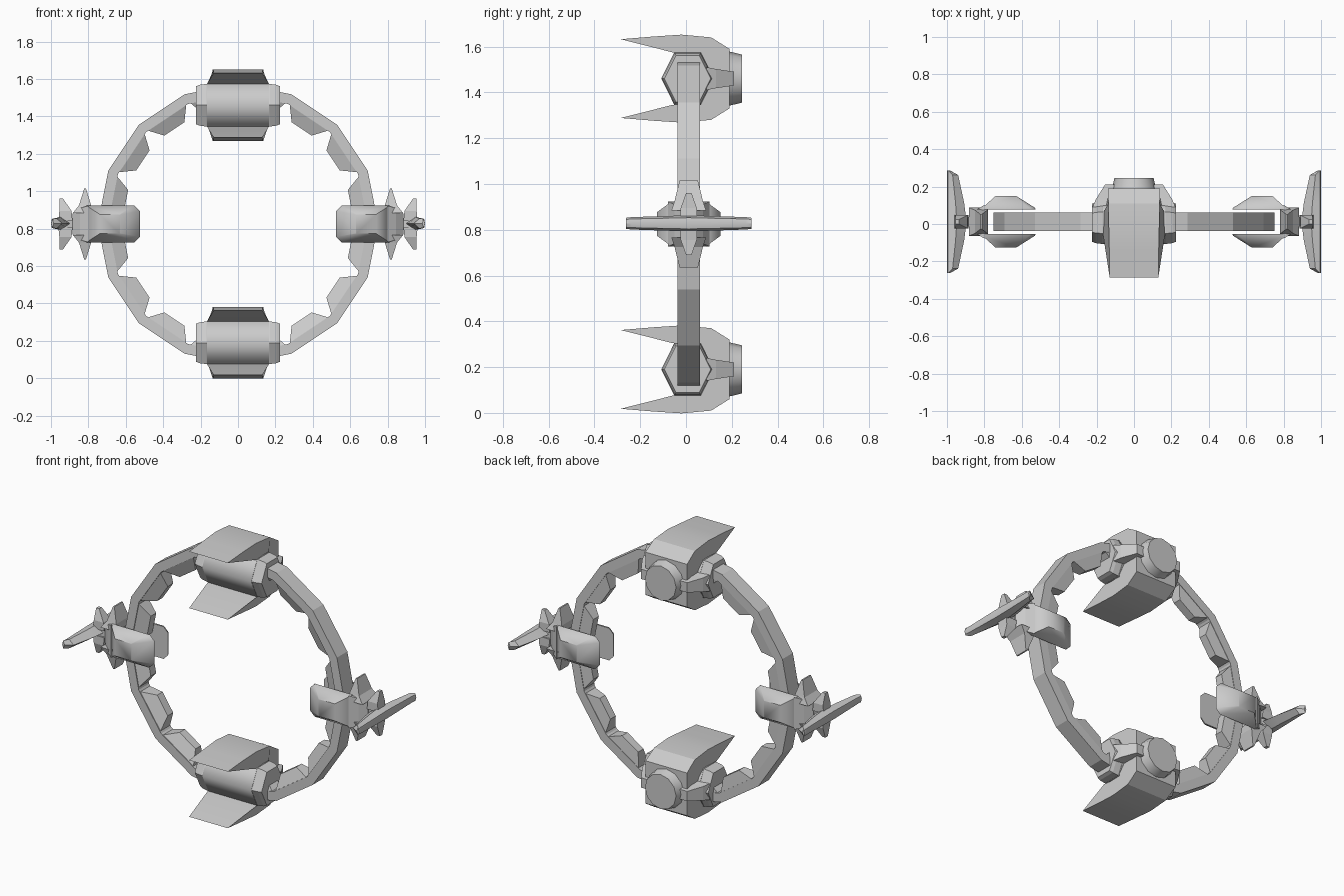
import bpy, bmesh, math
from mathutils import Vector, Matrix

cube = bpy.data.objects.get("Cube")
if cube:
    bpy.data.objects.remove(cube)

MID = 0.825   # height of the ring centre
YC = 0.012    # depth of the ring centre
R = 0.75

grey = bpy.data.materials.new("hull_grey")
grey.use_nodes = True
colour = (0.6, 0.6, 0.6, 1)
grey.diffuse_color = colour
grey.node_tree.nodes["Principled BSDF"].inputs["Base Color"].default_value = colour


def finish(name, bm, smooth=None):
    bmesh.ops.recalc_face_normals(bm, faces=bm.faces)
    me = bpy.data.meshes.new(name)
    bm.to_mesh(me)
    bm.free()
    me.materials.append(grey)
    ob = bpy.data.objects.new(name, me)
    bpy.context.collection.objects.link(ob)
    if smooth:
        bpy.ops.object.select_all(action='DESELECT')
        ob.select_set(True)
        bpy.context.view_layer.objects.active = ob
        bpy.ops.object.shade_smooth_by_angle(angle=math.radians(smooth))
    return ob


def loft(name, sections, smooth=None, closed=False):
    """Skin a list of equal-length point loops."""
    bm = bmesh.new()
    loops = [[bm.verts.new(p) for p in s] for s in sections]
    n = len(loops[0])
    pairs = list(zip(loops, loops[1:] + loops[:1])) if closed else list(zip(loops, loops[1:]))
    for a, b in pairs:
        for i in range(n):
            j = (i + 1) % n
            bm.faces.new((a[i], a[j], b[j], b[i]))
    if not closed:
        bm.faces.new(loops[0])
        bm.faces.new(loops[-1])
    return finish(name, bm, smooth)


def rect_x(x, hy, hz):
    """Rectangle across the x axis."""
    return [(x, YC + a * hy, MID + b * hz) for a, b in ((-1, -1), (1, -1), (1, 1), (-1, 1))]


def rect_y(x0, x1, y, hz, cut=0):
    """Rectangle across the y axis with its x0 corners cut."""
    return [(x0, y, MID - hz + cut), (x0 + cut, y, MID - hz), (x1, y, MID - hz),
            (x1, y, MID + hz), (x0 + cut, y, MID + hz), (x0, y, MID + hz - cut)]


def polar(r, deg, y):
    a = math.radians(deg)
    return (r * math.cos(a), YC + y, MID + r * math.sin(a))


# Sixteen-sided ring band
loft("ring_band", [[polar(r, k * 22.5, y) for r, y in
                    ((R, -0.05), (R, 0.05), (0.695, 0.05), (0.695, -0.05))]
                   for k in range(16)], closed=True)

# Inner trapezoid blocks, one on each side of the ring
for k in range(16):
    mid = (k + 0.5) * 22.5
    base = [polar(0.70, mid + a * 10.5, y) for a, y in ((-1, -.048), (1, -.048), (1, .048), (-1, .048))]
    top = [polar(0.615, mid + a * 6, y) for a, y in ((-1, -.012), (1, -.012), (1, .04), (-1, .04))]
    loft(f"ring_block_{k + 1}", [base, top])


def hexagon(x, z, s):
    return [(x, YC - 0.005 + s * y, z + s * h) for y, h in
            ((-.115, 0), (-.058, .115), (.058, .115), (.115, 0), (.058, -.115), (-.058, -.115))]


def engine(label, z):
    # Hexagonal barrel with a collar at each end
    loft(label + "_barrel", [hexagon(x, z, 1) for x in (-.165, .165)], smooth=65)
    for side, word in ((-1, "right"), (1, "left")):
        loft(f"{label}_{word}_collar",
             [hexagon(side * x, z, s) for x, s in ((.15, .97), (.17, .99), (.205, .95), (.225, .88))])
        # Clip arm wrapping from collar to rear housing
        loft(f"{label}_{word}_clip",
             [[(side * x, y, z + b * h) for x, b in ((x0, -1), (x1, -1), (x1, 1), (x0, 1))]
              for y, x0, x1, h in ((.09, .14, .222, .05), (.13, .13, .205, .042), (.21, .10, .155, .03))])
    # Upper and lower blades joining a solid rear housing: (y, height, half width)
    upper = [(-.285, .172, .13), (-.14, .184, .132), (-.02, .192, .135), (.11, .18, .137), (.19, .13, .14)]
    inner = [(.06, .10, .165), (-.06, .115, .165)]
    outline = upper + [(y, -h, w) for y, h, w in reversed(upper)]
    outline += [(y, -h, w) for y, h, w in reversed(inner)] + inner
    loft(label + "_cowling", [[(s * w, y, z + h) for y, h, w in outline] for s in (-1, 1)], smooth=25)
    # Rear nozzle
    loft(label + "_nozzle", [[(r * math.cos(i * math.tau / 12), y, z + r * math.sin(i * math.tau / 12))
                              for i in range(12)] for y, r in ((.17, .125), (.19, .118), (.245, .105))], smooth=35)


engine("top_engine", MID + 0.635)
engine("bottom_engine", MID - 0.635)


def mirrored(ob):
    """Add the matching part on the other side."""
    me = ob.data.copy()
    me.transform(Matrix.Scale(-1, 4, Vector((1, 0, 0))))
    me.flip_normals()
    twin = bpy.data.objects.new(ob.name.replace("left", "right"), me)
    bpy.context.collection.objects.link(twin)


parts = []
# Clamp plates either side of the ring
for d, word in ((-1, "front"), (1, "back")):
    parts.append(loft(f"left_clamp_{word}",
                      [rect_y(.525, .81, YC + d * .065, .098, .03),
                       rect_y(.53, .81, YC + d * .075, .098, .03),
                       rect_y(.63, .74, YC + d * .138, .052, .003)], smooth=50))
# Outer cap tying the plates together
parts.append(loft("left_clamp_cap", [rect_x(.80, .09, .098), rect_x(.845, .062, .085),
                                     rect_x(.885, .025, .055)]))
for d, word in ((1, "upper"), (-1, "lower")):
    # Spike fins on the cap
    parts.append(loft(f"left_{word}_spike",
                      [[(x, YC + a * hy, MID + d * h) for x, a in ((x0, -1), (x1, -1), (x1, 1), (x0, 1))]
                       for x0, x1, hy, h in ((.78, .882, .075, .06), (.785, .85, .062, .10), (.813, .822, .04, .19))]))
    # Small fins at the root of the wing
    parts.append(loft(f"left_{word}_fin",
                      [[(x, YC + a * hy, MID + d * h) for x, a in ((x0, -1), (x1, -1), (x1, 1), (x0, 1))]
                       for x0, x1, hy, h in ((.885, .96, .035, .02), (.89, .955, .035, .07), (.935, .955, .012, .135))]))
# Wing blade: (y, inner edge x, half height)
wing = []
for y, x, h in ((-.275, .985, .024), (-.25, .94, .027), (-.10, .908, .032), (0, .895, .035),
                (.10, .908, .032), (.25, .94, .027), (.275, .985, .024)):
    m = (x + 1) / 2
    wing.append([(px, YC + y, MID + 0.003 + pz) for px, pz in
                 ((x, 0), (m, h), (.995, h * .7), (1, 0), (.995, -h * .7), (m, -h))])
parts.append(loft("left_wing", wing, smooth=30))
# Axle between cap and wing
parts.append(loft("left_axle", [rect_x(.87, .02, .03), rect_x(.93, .03, .04)]))
for part in parts:
    mirrored(part)
